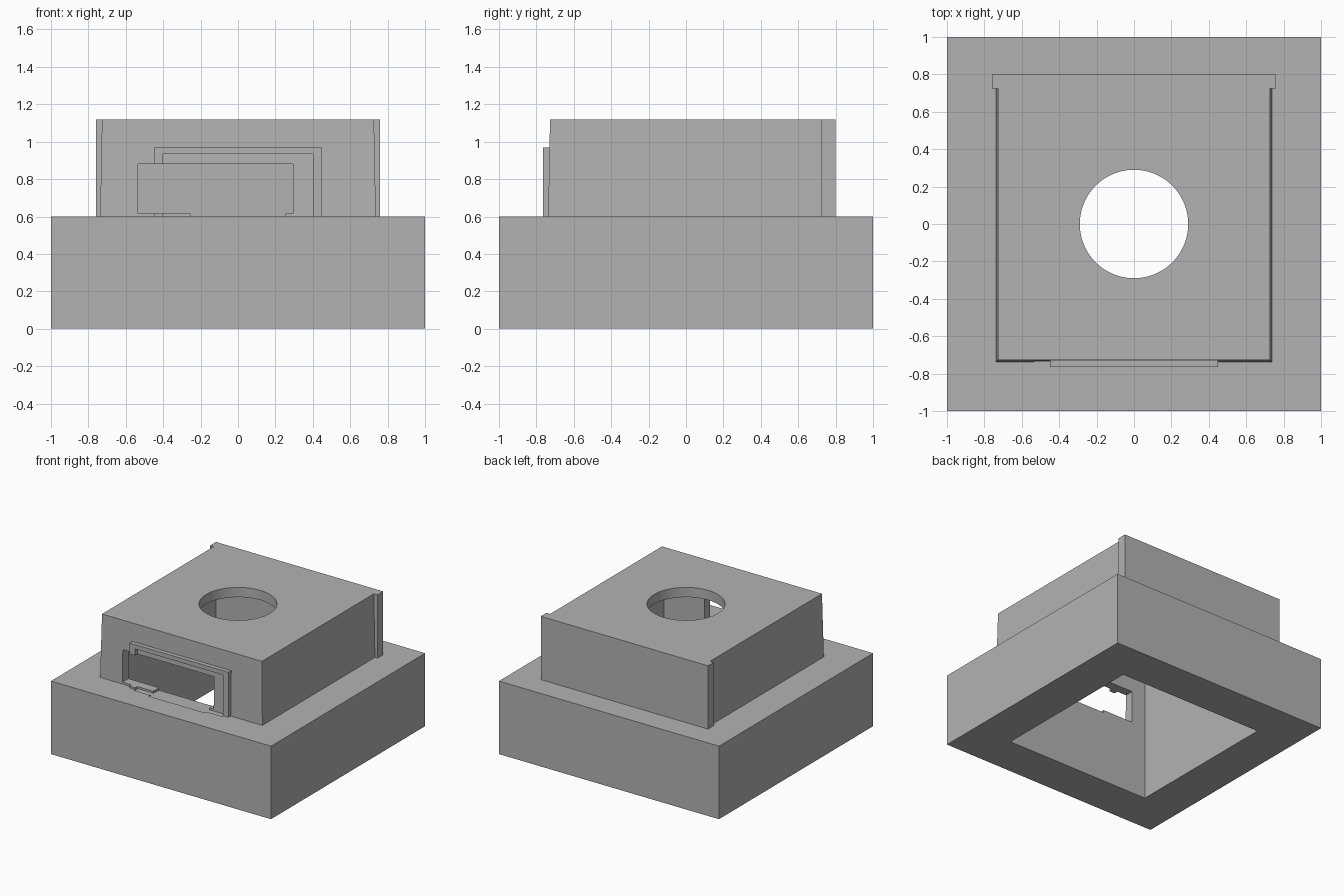
import bpy
import bmesh

cube = bpy.data.objects.get("Cube")
if cube:
    bpy.data.objects.remove(cube, do_unlink=True)

grey = bpy.data.materials.new("plain grey")
grey.use_nodes = True
colour = (0.45, 0.45, 0.45, 1)
grey.diffuse_color = colour
grey.node_tree.nodes["Principled BSDF"].inputs["Base Color"].default_value = colour


def add_object(name, bm):
    mesh = bpy.data.meshes.new(name)
    bm.to_mesh(mesh)
    bm.free()
    mesh.materials.append(grey)
    obj = bpy.data.objects.new(name, mesh)
    bpy.context.scene.collection.objects.link(obj)
    return obj


def box(name, xs, ys, zs, taper=0.0):
    """Box between limits; its top edge is pulled in by taper."""
    bm = bmesh.new()
    bmesh.ops.create_cube(bm, size=1)
    for v in bm.verts:
        top = v.co.z > 0
        for axis, limits in enumerate((xs, ys, zs)):
            side = v.co[axis] > 0
            v.co[axis] = limits[side]
            if top and axis < 2:
                v.co[axis] += -taper if side else taper
    return add_object(name, bm)


def cylinder(name, radius, z0, z1):
    bm = bmesh.new()
    bmesh.ops.create_cone(bm, cap_ends=True, segments=64, radius1=radius,
                          radius2=radius, depth=z1 - z0)
    bmesh.ops.translate(bm, verts=bm.verts, vec=(0, 0, (z0 + z1) / 2))
    return add_object(name, bm)


def combine(target, tool, operation="DIFFERENCE"):
    """Apply a boolean and leave the tool in place."""
    mod = target.modifiers.new("boolean", "BOOLEAN")
    mod.operation = operation
    mod.solver = "EXACT"
    mod.object = tool
    bpy.context.view_layer.update()
    graph = bpy.context.evaluated_depsgraph_get()
    mesh = bpy.data.meshes.new_from_object(target.evaluated_get(graph))
    target.modifiers.clear()
    target.data = mesh


BASE_TOP, TOP, INNER = 0.6, 1.12, 0.66

# Main solids
base = box("base_block", (-1, 1), (-1, 1), (0, BASE_TOP))
shell = box("upper_housing", (-0.737, 0.737), (-0.737, 0.77), (BASE_TOP, TOP), 0.01)
back_plate = box("back_plate", (-0.76, 0.76), (0.725, 0.8), (BASE_TOP, TOP))
frame = box("window_frame", (-0.45, 0.45), (-0.765, -0.72), (BASE_TOP, 0.97))

# Cutters for the cavity, roof hole, window and sill recesses
cavity = box("cavity_cutter", (-INNER, INNER), (-INNER, INNER), (-0.1, 1.04))
roof_hole = cylinder("roof_hole_cutter", 0.29, 0.9, 1.3)
window = box("window_cutter", (-0.535, 0.295), (-0.9, -0.5), (0.615, 0.88))
recess = box("recess_cutter", (-0.4, 0.4), (-0.78, -0.7), (0.595, 0.935))
notch = box("notch_cutter", (-0.255, 0.255), (-0.8, -0.5), (0.594, 0.7))

combine(shell, back_plate, "UNION")
for tool in (cavity, roof_hole, window, notch):
    combine(shell, tool)
for tool in (recess, window):
    combine(frame, tool)
for tool in (cavity, recess, notch):
    combine(base, tool)

for tool in (back_plate, cavity, roof_hole, window, recess, notch):
    bpy.data.objects.remove(tool, do_unlink=True)

# Smooth the round hole while keeping the hard edges crisp
bpy.ops.object.select_all(action="DESELECT")
shell.select_set(True)
bpy.context.view_layer.objects.active = shell
bpy.ops.object.shade_smooth_by_angle()
